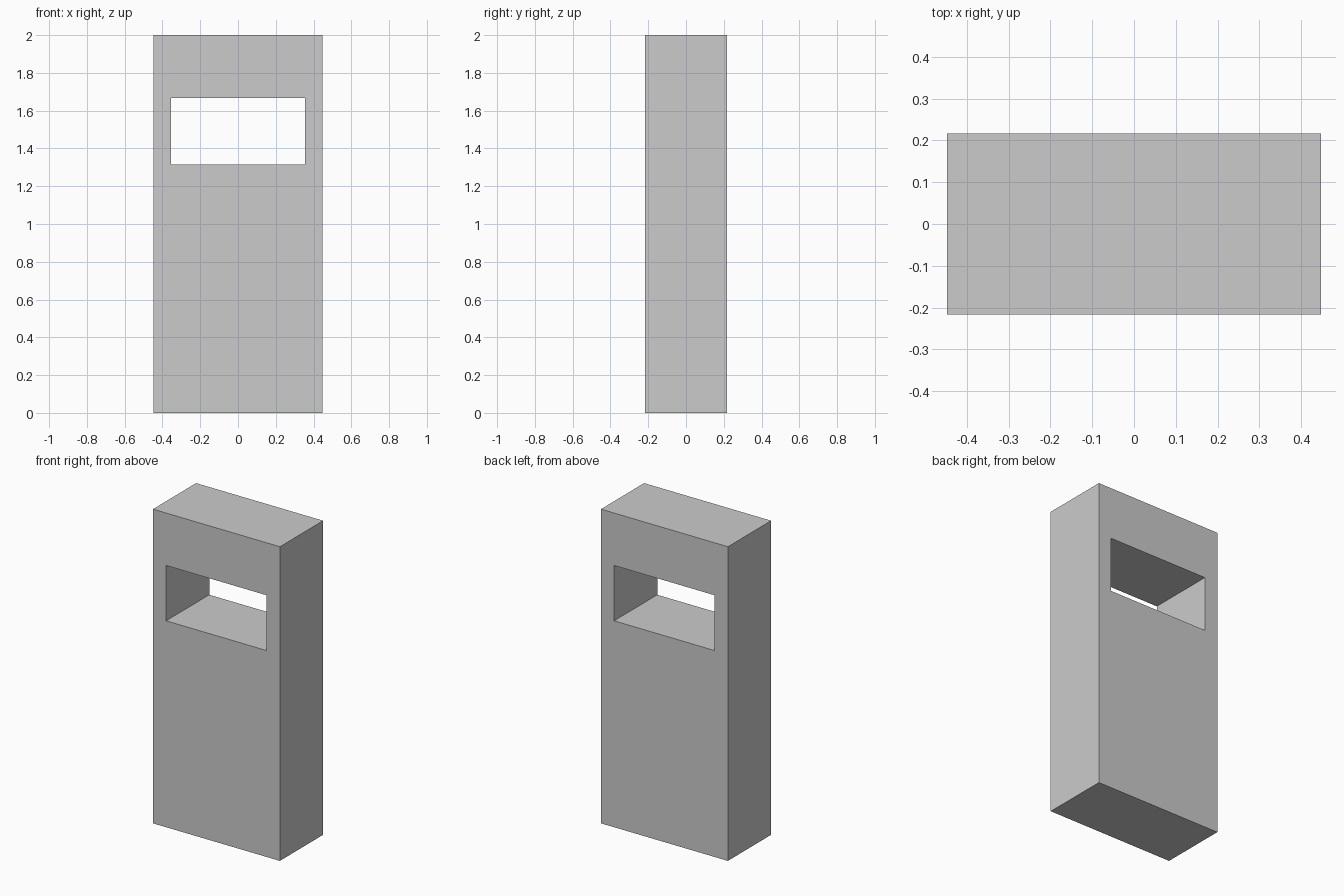
import bpy
import bmesh

if "Cube" in bpy.data.objects:
    bpy.data.objects.remove(bpy.data.objects["Cube"])

HALF_W, HALF_D, HEIGHT = 0.447, 0.217, 2.0
WIN_HALF_W, WIN_BOTTOM, WIN_TOP = 0.354, 1.314, 1.666


def rect_loop(bm, half_w, z0, z1):
    """Rectangle of vertices in the front plane."""
    corners = [(-half_w, z0), (half_w, z0), (half_w, z1), (-half_w, z1)]
    return [bm.verts.new((x, -HALF_D, z)) for x, z in corners]


# Pillar front: outer rectangle joined to the window opening
bm = bmesh.new()
outer = rect_loop(bm, HALF_W, 0, HEIGHT)
inner = rect_loop(bm, WIN_HALF_W, WIN_BOTTOM, WIN_TOP)
for i in range(4):
    j = (i + 1) % 4
    bm.faces.new((outer[i], outer[j], inner[j], inner[i]))

# Extrude to the back, keeping the front so the solid is closed
front = bm.faces[:]
result = bmesh.ops.extrude_face_region(bm, geom=front, use_keep_orig=True)
back_verts = [g for g in result["geom"] if isinstance(g, bmesh.types.BMVert)]
bmesh.ops.translate(bm, verts=back_verts, vec=(0, 2 * HALF_D, 0))
bmesh.ops.recalc_face_normals(bm, faces=bm.faces[:])

mesh = bpy.data.meshes.new("windowed_pillar")
bm.to_mesh(mesh)
bm.free()
pillar = bpy.data.objects.new("windowed_pillar", mesh)
bpy.context.collection.objects.link(pillar)
